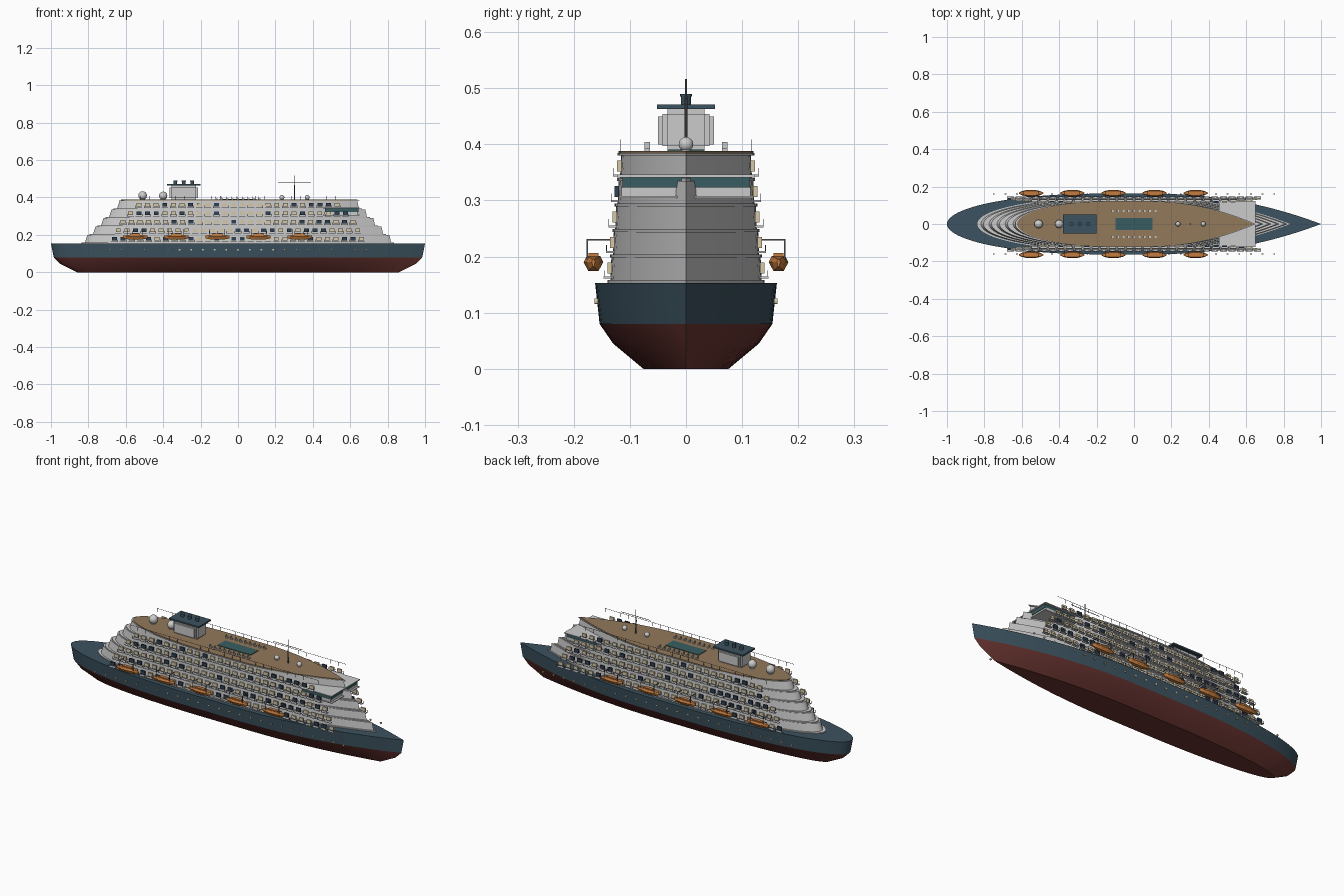
import bpy, bmesh, math, random
from mathutils import Matrix, Vector

if "Cube" in bpy.data.objects:
    bpy.data.objects.remove(bpy.data.objects["Cube"])
random.seed(4)

def mat(name, r, g, b):
    m = bpy.data.materials.new(name)
    m.diffuse_color = (r, g, b, 1)
    m.use_nodes = True
    m.node_tree.nodes["Principled BSDF"].inputs["Base Color"].default_value = m.diffuse_color
    return m

NAVY = mat("navy", .045, .085, .115)
RED = mat("antifouling", .14, .035, .03)
WHITE = mat("white", .62, .62, .6)
TAN = mat("teak", .29, .19, .105)
ORANGE = mat("orange", .55, .2, .05)
CREAM = mat("lit_window", .68, .58, .38)
DARK = mat("dark_window", .03, .05, .08)
TEAL = mat("teal", .04, .11, .12)
STEEL = mat("steel", .12, .12, .13)

def finish(name, bm, m, smooth=None):
    bmesh.ops.recalc_face_normals(bm, faces=bm.faces)
    me = bpy.data.meshes.new(name)
    bm.to_mesh(me)
    bm.free()
    o = bpy.data.objects.new(name, me)
    bpy.context.collection.objects.link(o)
    me.materials.append(m)
    if smooth:
        bpy.context.view_layer.objects.active = o
        bpy.ops.object.select_all(action='DESELECT')
        o.select_set(True)
        bpy.ops.object.shade_smooth_by_angle(angle=math.radians(smooth))
    return o

def box(bm, x0, x1, y0, y1, z0, z1):
    M = Matrix.Translation(((x0+x1)/2, (y0+y1)/2, (z0+z1)/2)) @ Matrix.Diagonal((x1-x0, y1-y0, z1-z0, 1))
    return bmesh.ops.create_cube(bm, size=1, matrix=M)['verts']

def box2(bm, x0, x1, y0, y1, z0, z1):
    # same box on both sides of the ship
    box(bm, x0, x1, y0, y1, z0, z1)
    box(bm, x0, x1, -y1, -y0, z0, z1)

def cyl(bm, x, y, z0, z1, r, r2=None, seg=16):
    bmesh.ops.create_cone(bm, cap_ends=True, segments=seg, radius1=r, radius2=r if r2 is None else r2,
                          depth=z1-z0, matrix=Matrix.Translation((x, y, (z0+z1)/2)))

def plan(xs, xb, hw, n=24):
    # ship outline: elliptical stern at xs, pointed bow at xb
    pts = []
    for i in range(n):
        a = math.pi/2*i/n
        pts.append((xs*.2 + xs*.8*math.cos(a), hw*math.sin(a)))
    for i in range(n):
        t = i/n
        pts.append((xs*.2 + (xb*.1-xs*.2)*min(1, t*4) if t < .25 else xb*(.1 + .9*(t-.25)/.75),
                    hw if t < .25 else hw*(1-((t-.25)/.75)**2.1)))
    pts.append((xb, 0))
    return pts + [(x, -y) for x, y in pts[-2:0:-1]]

def loft(name, levels, m, smooth=30):
    # levels: (z, stern x, bow x, half width)
    bm = bmesh.new()
    rings = [[bm.verts.new((x, y, z)) for x, y in plan(a, b, h)] for z, a, b, h in levels]
    n = len(rings[0])
    for lo, hi in zip(rings, rings[1:]):
        for i in range(n):
            bm.faces.new((lo[i], lo[(i+1) % n], hi[(i+1) % n], hi[i]))
    bm.faces.new(rings[0])
    bm.faces.new(rings[-1])
    return finish(name, bm, m, smooth)

# hull
loft("lower_hull", [(0, -.86, .86, .076), (.045, -.95, .95, .13), (.08, -.985, .985, .154)], RED, 25)
loft("upper_hull", [(.08, -.985, .985, .154), (.153, -1, 1, .162)], NAVY)

# stepped superstructure with deck lips
H = .0455
for i in range(5):
    z = .153 + i*H
    xs, xb, hw = -.82 + .043*i, .82 - .043*i, .135 - .0043*i
    loft(f"deck_house_{i+1}", [(z, xs, xb, hw), (z+H, xs+.015, xb-.01, hw-.002)], WHITE)
    loft(f"deck_lip_{i+1}", [(z, xs-.018, xb+.015, hw+.005), (z+.005, xs-.018, xb+.015, hw+.005)], WHITE)
loft("roof_lip", [(.3805, -.635, .65, .122), (.3845, -.635, .65, .122)], WHITE)
loft("sun_deck", [(.3845, -.625, .64, .12), (.388, -.625, .64, .12)], TAN)

# cabin windows and balconies
lit, dark, balcony, rail = (bmesh.new() for _ in range(4))
for i in range(5):
    z = .153 + i*H
    hw = .135 - .0043*i
    half = [.66, .64, .615, .575, .53][i]
    n = round(2*half/.046)
    for k in range(n+1):
        x = -half + 2*half*k/n
        for s in (1, -1):
            b = dark if random.random() < .25 else lit
            y0, y1 = sorted((s*(hw-.003), s*(hw+.005)))
            box(b, x-.013, x+.013, y0, y1, z+.017, z+.036)
        box2(balcony, x-.018, x+.018, hw-.003, hw+.012, z+.008, z+.011)
        box2(rail, x-.018, x+.018, hw+.0105, hw+.0115, z+.021, z+.0225)
        for d in (-.017, .017):
            box2(rail, x+d-.0006, x+d+.0006, hw+.0105, hw+.0115, z+.011, z+.0225)
finish("lit_windows", lit, CREAM)
finish("dark_windows", dark, DARK)
finish("balconies", balcony, WHITE)
finish("balcony_rails", rail, STEEL)

# portholes along the hull
bm = bmesh.new()
for k in range(25):
    for s in (1, -1):
        bmesh.ops.create_cone(bm, cap_ends=True, segments=12, radius1=.005, radius2=.005, depth=.006,
            matrix=Matrix.Translation((-.75+k*.0625, s*.16, .12)) @ Matrix.Rotation(math.pi/2, 4, 'X'))
finish("portholes", bm, CREAM)

# bridge with wings and window band
bm = bmesh.new()
box(bm, .46, .64, -.115, .115, .306, .323)
box(bm, .455, .65, -.123, .123, .341, .346)
box(bm, .455, .65, -.12, .12, .304, .308)
finish("bridge", bm, WHITE)
bm = bmesh.new()
box(bm, .465, .643, -.113, .113, .323, .341)
finish("bridge_windows", bm, TEAL)

# lifeboats: six sided hulls with pointed ends, canopy and davits
boats, tops, davits = bmesh.new(), bmesh.new(), bmesh.new()
PROFILE = [(-.009, .174), (.009, .174), (.0175, .19), (.012, .201), (-.012, .201), (-.0175, .19)]
for k in range(5):
    bx = -.55 + .22*k
    for s in (1, -1):
        by = s*.165
        rings = []
        for t, w in ((-.065, .15), (-.048, .65), (-.02, 1), (.02, 1), (.048, .65), (.065, .15)):
            rings.append([boats.verts.new((bx+t, by+y*w, .19+(z-.19)*(.4+.6*w))) for y, z in PROFILE])
        for a, b in zip(rings, rings[1:]):
            for i in range(6):
                boats.faces.new((a[i], a[(i+1) % 6], b[(i+1) % 6], b[i]))
        boats.faces.new(rings[0])
        boats.faces.new(rings[-1])
    box2(tops, bx-.027, bx+.027, .156, .174, .2, .206)
    for d in (-.04, .04):
        box2(davits, bx+d-.0012, bx+d+.0012, .13, .177, .229, .2315)
        box2(davits, bx+d-.0012, bx+d+.0012, .1745, .177, .195, .2315)
finish("lifeboats", boats, ORANGE)
finish("lifeboat_canopies", tops, ORANGE)
finish("davits", davits, STEEL)

# funnel house, cap and exhaust pipes
bm = bmesh.new()
box(bm, -.365, -.215, -.042, .042, .388, .463)
bmesh.ops.bevel(bm, geom=bm.edges[:], offset=.009, segments=2, affect='EDGES')
box(bm, -.35, -.23, -.05, .05, .40, .45)
finish("funnel_house", bm, WHITE)
bm = bmesh.new()
box(bm, -.38, -.2, -.052, .052, .463, .471)
for x in (-.335, -.29, -.245):
    cyl(bm, x, 0, .471, .488, .009)
    cyl(bm, x, 0, .485, .49, .011)
finish("funnel_cap_and_pipes", bm, NAVY, 30)

# radomes
bm = bmesh.new()
for x, r in ((-.51, .023), (-.4, .022), (.235, .013), (.37, .013)):
    cyl(bm, x, 0, .387, .393, r*.6)
    bmesh.ops.create_uvsphere(bm, u_segments=20, v_segments=12, radius=r,
                              matrix=Matrix.Translation((0+x, 0, .387+r)))
finish("radomes", bm, WHITE, 40)

# pool and loungers
bm = bmesh.new()
box(bm, -.1, .1, -.033, .033, .387, .391)
finish("pool", bm, TEAL)
bm = bmesh.new()
for k in range(9):
    x = -.115 + .0285*k
    box2(bm, x-.006, x+.006, .064, .074, .387, .393)
    box2(bm, x-.006, x-.003, .064, .074, .392, .404)
finish("loungers", bm, WHITE)

# mast with cross spar
bm = bmesh.new()
cyl(bm, .303, 0, .387, .516, .003, .002, 10)
box(bm, .215, .39, -.001, .001, .481, .483)
finish("mast", bm, STEEL)

# sun deck railing
bm = bmesh.new()
box2(bm, -.57, .57, .1165, .1175, .407, .4085)
for k in range(25):
    x = -.57 + .0475*k
    box2(bm, x-.0007, x+.0007, .1165, .1175, .387, .408)
finish("sun_deck_rail", bm, STEEL)
